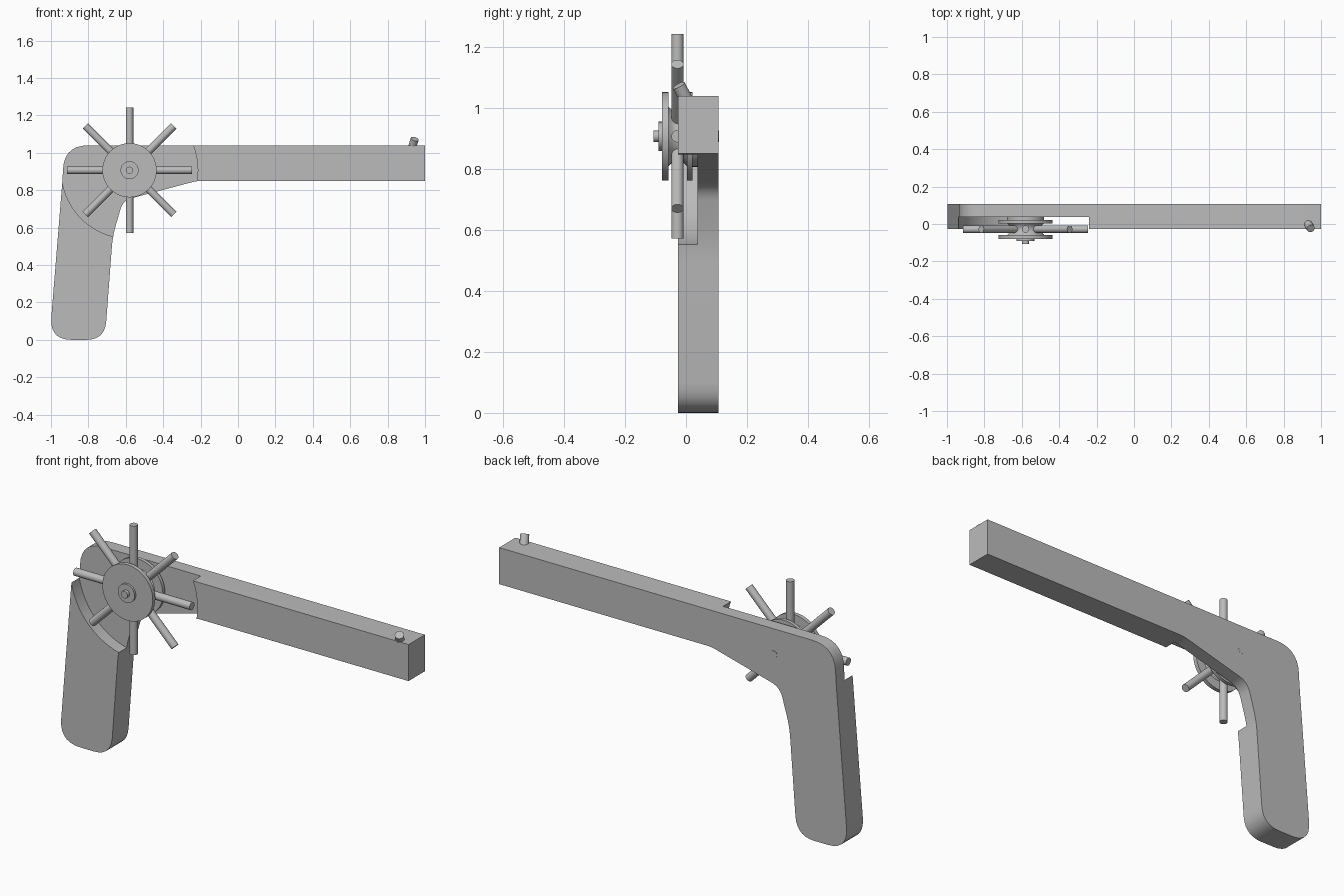
import bpy
import math
from mathutils import Vector

cube = bpy.data.objects.get("Cube")
if cube:
    bpy.data.objects.remove(cube, do_unlink=True)

HUB = Vector((-0.58, 0, 0.907))
BACK, FRONT, FLOOR = 0.107, -0.027, 0.038

grey = bpy.data.materials.new("plain grey")
grey.use_nodes = True
grey.diffuse_color = (0.5, 0.5, 0.5, 1)
bsdf = grey.node_tree.nodes["Principled BSDF"]
bsdf.inputs["Base Color"].default_value = grey.diffuse_color


def add_mesh(name, verts, faces):
    mesh = bpy.data.meshes.new(name)
    mesh.from_pydata(verts, [], faces)
    mesh.materials.append(grey)
    obj = bpy.data.objects.new(name, mesh)
    bpy.context.collection.objects.link(obj)
    return obj


def smooth(obj, angle=35):
    bpy.ops.object.select_all(action="DESELECT")
    obj.select_set(True)
    bpy.context.view_layer.objects.active = obj
    bpy.ops.object.shade_smooth_by_angle(angle=math.radians(angle))


def rounded(corners, steps=7):
    """Outline with each corner (x, z, cut-back) replaced by a curve."""
    out = []
    for i, (x, z, cut) in enumerate(corners):
        p = Vector((x, z))
        if not cut:
            out.append(p)
            continue
        a, b = (Vector(corners[j % len(corners)][:2]) for j in (i - 1, i + 1))
        a = p + (a - p).normalized() * cut
        b = p + (b - p).normalized() * cut
        for k in range(steps + 1):
            t = k / steps
            # blend of a quadratic curve, close to a circular arc
            out.append(a * (1 - t) ** 2 + p * 2 * t * (1 - t) + b * t ** 2)
    return out


def extrude(name, outline, y0, y1):
    n = len(outline)
    verts = [(p.x, y, p.y) for y in (y0, y1) for p in outline]
    faces = [tuple(range(n)), tuple(range(2 * n - 1, n - 1, -1))]
    faces += [(i, i + n, (i + 1) % n + n, (i + 1) % n) for i in range(n)]
    return add_mesh(name, verts, faces)


def lathe(name, profile, seg=48):
    """Turn a (radius, y) profile, front to back, around the wheel axis."""
    verts, faces = [], []
    for r, y in profile:
        for k in range(seg):
            a = math.tau * k / seg
            verts.append((HUB.x + r * math.cos(a), y, HUB.z + r * math.sin(a)))
    for j in range(len(profile) - 1):
        for k in range(seg):
            m = (k + 1) % seg
            faces.append((j * seg + k, (j + 1) * seg + k,
                          (j + 1) * seg + m, j * seg + m))
    faces.append(tuple(range(seg)))
    faces.append(tuple(range(len(verts) - 1, len(verts) - seg - 1, -1)))
    return add_mesh(name, verts, faces)


def rod(name, start, end, radius):
    axis = end - start
    bpy.ops.mesh.primitive_cylinder_add(vertices=20, radius=radius,
                                        depth=axis.length,
                                        location=(start + end) / 2)
    obj = bpy.context.object
    obj.name = name
    obj.rotation_euler = axis.to_track_quat("Z", "Y").to_euler()
    obj.data.materials.append(grey)
    smooth(obj)


# Body: barrel and grip in one outline
body = extrude("body", rounded([
    (-1.008, 0.0, 0.12), (-0.712, 0.0, 0.1), (-0.67, 0.555, 0.06),
    (-0.615, 0.745, 0.05), (-0.22, 0.85, 0.03), (1.0, 0.85, 0),
    (1.0, 1.04, 0), (-0.93, 1.04, 0.13), (-0.938, 0.86, 0.03),
]), FRONT, BACK)

# Round recess that clears the wheel
cutter = lathe("recess_cutter", [(0.365, -0.2), (0.365, FLOOR)], 96)
cutter.hide_render = True
cut = body.modifiers.new("recess", "BOOLEAN")
cut.operation = "DIFFERENCE"
cut.solver = "EXACT"
cut.object = cutter
bpy.context.view_layer.objects.active = body
bpy.ops.object.modifier_apply(modifier=cut.name)
bpy.data.objects.remove(cutter, do_unlink=True)
smooth(body)

# Wheel: two flanges around a waisted hub
smooth(lathe("wheel", [
    (0.048, -0.09), (0.048, -0.079), (0.145, -0.079), (0.145, -0.058),
    (0.098, -0.058), (0.085, -0.045), (0.08, -0.028), (0.085, -0.01),
    (0.098, 0.004), (0.145, 0.004), (0.145, 0.022), (0.1, 0.022),
    (0.1, FLOOR),
]))

# Axle through wheel and body
smooth(lathe("axle", [(0.019, -0.107), (0.019, BACK + 0.001)], 24))

# Eight spokes
for i in range(8):
    a = math.tau * i / 8
    d = Vector((math.cos(a), 0, math.sin(a)))
    c = HUB + Vector((0, -0.028, 0))
    rod(f"spoke_{i + 1}", c + d * 0.05, c + d * 0.335, 0.02)

# Leaning pin at the muzzle
rod("muzzle_pin", Vector((0.928, 0.005, 1.02)), Vector((0.945, -0.024, 1.074)), 0.022)
